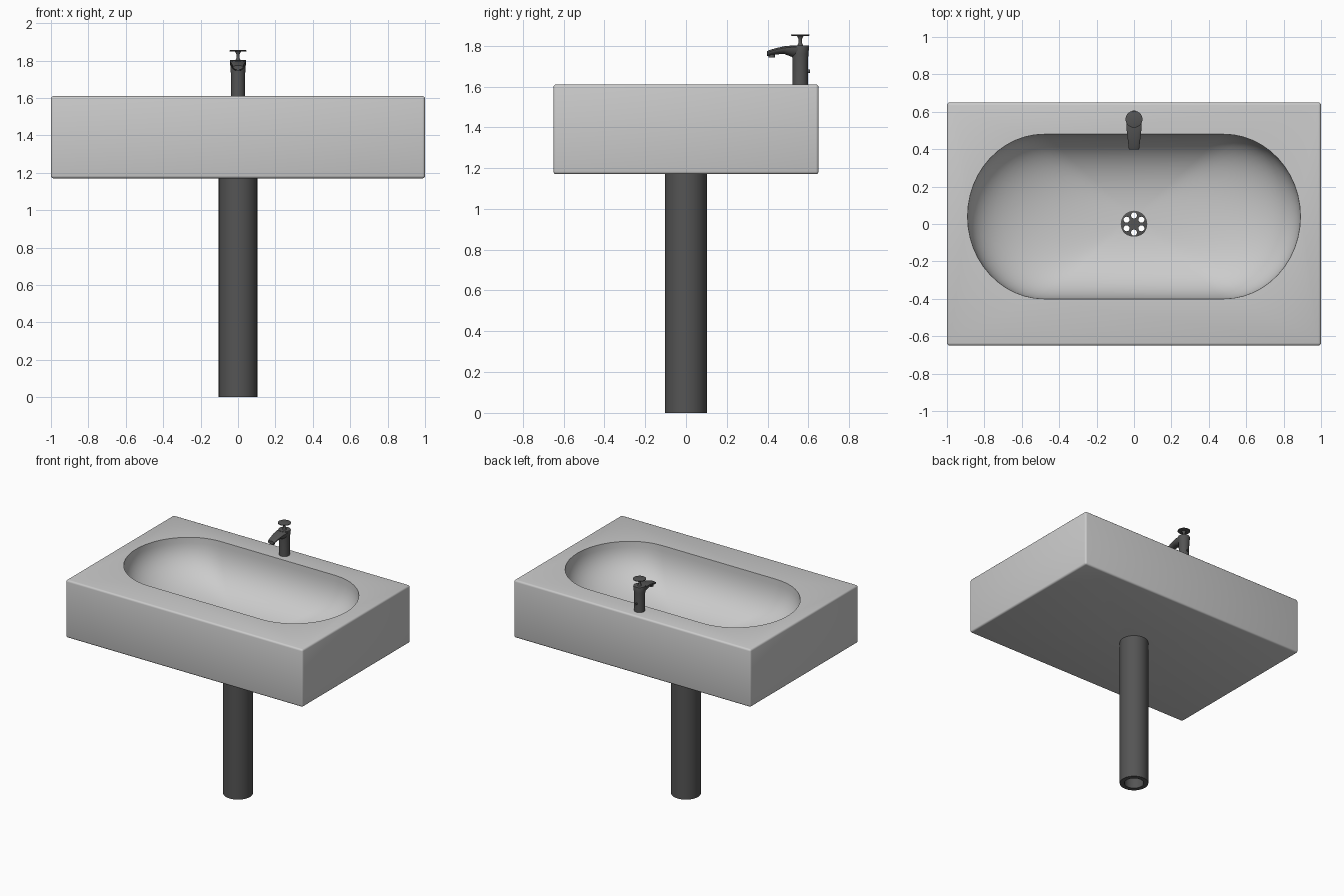
import bpy, bmesh
from math import sin, cos, pi

if "Cube" in bpy.data.objects:
    bpy.data.objects.remove(bpy.data.objects["Cube"])

dark = bpy.data.materials.new("dark_metal")
dark.diffuse_color = (0.09, 0.09, 0.09, 1)
dark.use_nodes = True
dark.node_tree.nodes["Principled BSDF"].inputs["Base Color"].default_value = dark.diffuse_color


def finish(ob, mat=None):
    if mat:
        ob.data.materials.append(mat)
    bpy.ops.object.select_all(action='DESELECT')
    ob.select_set(True)
    bpy.context.view_layer.objects.active = ob
    bpy.ops.object.shade_smooth_by_angle(angle=0.6)
    return ob


def loft(name, rings, closed=False):
    """Skin a list of equal-length point rings; cap the ends or close into a tube."""
    bm = bmesh.new()
    vs = [[bm.verts.new(p) for p in r] for r in rings]
    n = len(vs[0])
    pairs = list(zip(vs, vs[1:])) + ([(vs[-1], vs[0])] if closed else [])
    for a, b in pairs:
        for i in range(n):
            j = (i + 1) % n
            bm.faces.new((a[i], a[j], b[j], b[i]))
    if not closed:
        bm.faces.new(vs[0])
        bm.faces.new(vs[-1])
    bmesh.ops.recalc_face_normals(bm, faces=bm.faces)
    me = bpy.data.meshes.new(name)
    bm.to_mesh(me)
    bm.free()
    ob = bpy.data.objects.new(name, me)
    bpy.context.collection.objects.link(ob)
    return ob


def circle(x, y, z, r, n=48):
    return [(x + r * cos(2 * pi * i / n), y + r * sin(2 * pi * i / n), z) for i in range(n)]


def lathe(name, x, y, profile, closed=False, n=48):
    return loft(name, [circle(x, y, z, r, n) for r, z in profile], closed)


def apply_mod(ob, kind, **props):
    m = ob.modifiers.new(kind, kind)
    for k, v in props.items():
        setattr(m, k, v)
    bpy.context.view_layer.objects.active = ob
    bpy.ops.object.modifier_apply(modifier=m.name)


def cut(ob, cutter):
    apply_mod(ob, 'BOOLEAN', operation='DIFFERENCE', solver='EXACT', object=cutter)
    bpy.data.objects.remove(cutter)


# basin block with softened edges
bpy.ops.mesh.primitive_cube_add(size=1, location=(0, 0, 1.39))
basin = bpy.context.object
basin.name = "basin"
basin.scale = (2, 1.3, 0.44)
bpy.ops.object.transform_apply(location=True, scale=True)
apply_mod(basin, 'BEVEL', width=0.014, segments=3)

# bowl: elongated opening with elliptical ends, shrinking to a rounded floor
TOP, DEPTH = 1.61, 0.37


def opening(s, z, n=24):
    pts = []
    for side in (1, -1):
        for i in range(n + 1):
            a = -pi / 2 + pi * i / n
            pts.append((side * s * (0.48 + 0.41 * cos(a)),
                        0.04 + side * s * 0.44 * sin(a), z))
    return pts


rings = [opening(1, TOP + 0.1)]
for k in range(20):
    a = pi / 2 * k / 20
    rings.append(opening(cos(a) ** 0.85, TOP - DEPTH * sin(a) ** 0.85))
rings.append(opening(0.03, TOP - DEPTH))
cut(basin, loft("bowl_cutter", rings))
cut(basin, lathe("outlet_cutter", 0, 0, [(0.068, 1.0), (0.068, 1.4)]))
finish(basin)

# perforated drain plate
floor = TOP - DEPTH
drain = lathe("drain", 0, 0, [(0.071, floor - 0.012), (0.071, floor + 0.004), (0.066, floor + 0.007)])
for i in range(6):
    a = pi / 2 + i * pi / 3
    cut(drain, lathe("hole_cutter", 0.046 * cos(a), 0.046 * sin(a),
                     [(0.016, 1.0), (0.016, 1.4)], n=20))
finish(drain, dark)

# hollow pedestal pipe
finish(lathe("pedestal_pipe", 0, 0, [(0.103, 0), (0.103, 1.175), (0.07, 1.175), (0.07, 0)],
             closed=True, n=64), dark)

# faucet body, slightly wider at the top
FY = 0.56
finish(lathe("faucet_body", 0, FY, [(0.037, 1.605), (0.037, 1.70), (0.040, 1.76),
                                    (0.044, 1.796), (0.042, 1.802)]), dark)

# spout: flat-topped sections tapering forward (y, half width, top z, bottom z)
sections = [(0.57, 0.042, 1.801, 1.735), (0.52, 0.041, 1.801, 1.745), (0.48, 0.037, 1.797, 1.760),
            (0.44, 0.032, 1.788, 1.757), (0.41, 0.029, 1.779, 1.751), (0.398, 0.027, 1.774, 1.750)]
rings = []
for y, w, zt, zb in sections:
    ring = [(w * cos(pi + pi * i / 16), y, zt - 0.008 + (zt - 0.008 - zb) * sin(pi + pi * i / 16))
            for i in range(17)]
    ring += [(w * cos(pi * i / 10), y, zt - 0.008 + 0.008 * sin(pi * i / 10)) for i in range(1, 10)]
    rings.append(ring)
finish(loft("spout", rings), dark)
finish(lathe("spout_outlet", 0, 0.42, [(0.016, 1.743), (0.016, 1.765)], n=24), dark)

# handle: flared stem with a thin disc
finish(lathe("handle", 0, FY, [(0.016, 1.798), (0.009, 1.812), (0.009, 1.835), (0.016, 1.847),
                               (0.045, 1.849), (0.045, 1.854), (0.040, 1.856)]), dark)

# small pin on the back of the faucet
pin = [[(0.008 * cos(2 * pi * i / 16), y, 1.675 + 0.008 * sin(2 * pi * i / 16)) for i in range(16)]
       for y in (0.59, 0.607)]
finish(loft("back_pin", pin), dark)
